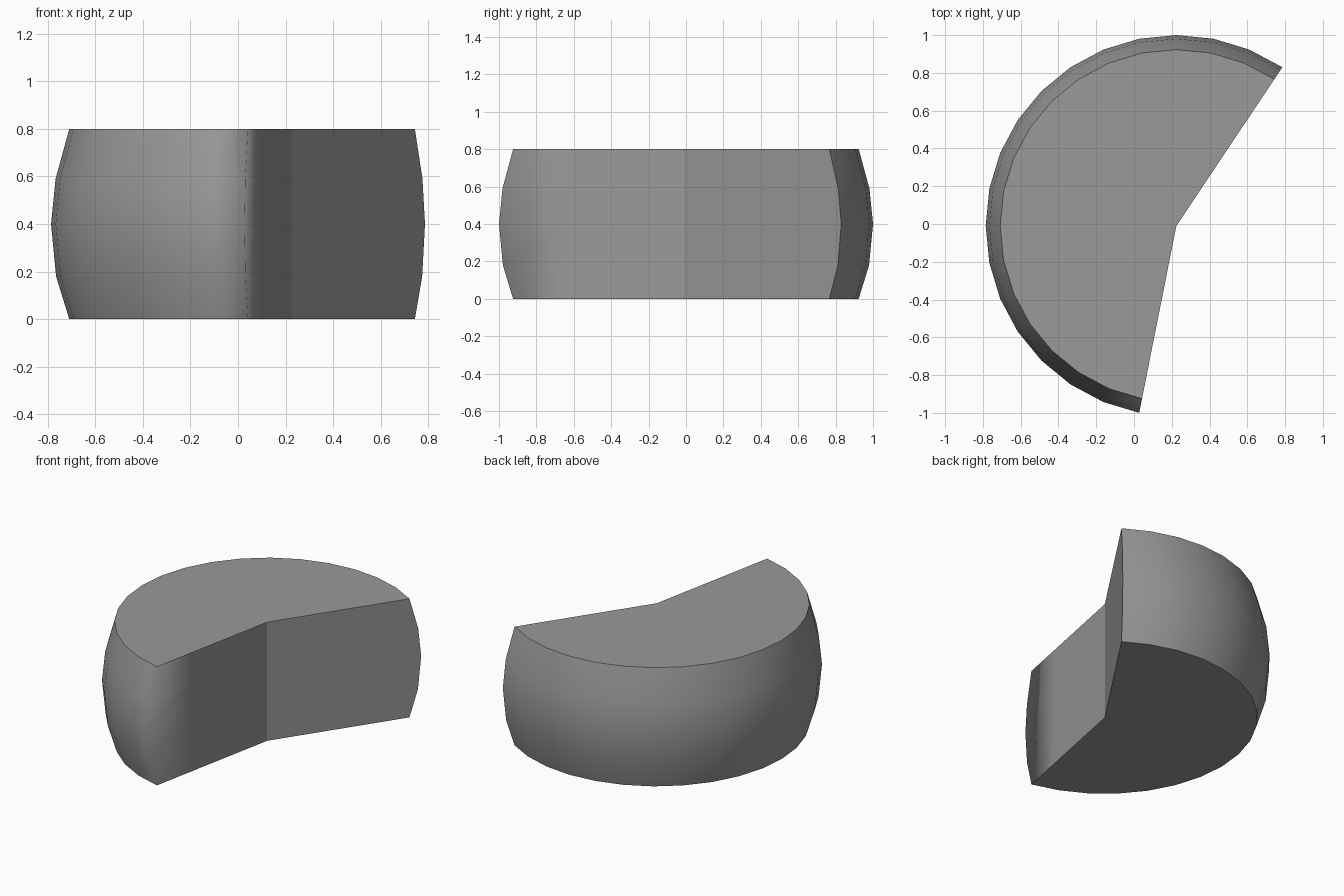
import bpy, bmesh, math

if "Cube" in bpy.data.objects:
    bpy.data.objects.remove(bpy.data.objects["Cube"])

R = 1.0096
CX, CY = 0.2244, -0.0096
START, STEP, SEGS = 56.25, 11.25, 18
# height and radius of each ring of the bulging wall
RINGS = [(0.0, 0.924), (0.18, 0.979), (0.4, 1.0), (0.59, 0.981), (0.8, 0.924)]
INNER = 0.65

bm = bmesh.new()


def vert(angle, radius, z):
    a = math.radians(angle)
    return bm.verts.new((CX + radius * math.cos(a), CY + radius * math.sin(a), z))


# curved outer wall
cols = [[vert(START + STEP * i, R * r, z) for z, r in RINGS] for i in range(SEGS + 1)]
for a, b in zip(cols, cols[1:]):
    for j in range(len(RINGS) - 1):
        bm.faces.new((a[j], b[j], b[j + 1], a[j + 1]))

# flat top and bottom, fanned from the inner corner
low, high = vert(0, 0, 0), vert(0, 0, 0.8)
end = START + STEP * SEGS
inner = [vert(end, INNER, z) for z, r in RINGS]
for a, b in zip(cols, cols[1:]):
    last = b is cols[-1]
    bm.faces.new([high, a[-1], b[-1]] + ([inner[-1]] if last else []))
    bm.faces.new([low] + ([inner[0]] if last else []) + [b[0], a[0]])

# two flat cut sides
bm.faces.new([low] + cols[0] + [high])
for j in range(len(RINGS) - 1):
    bm.faces.new((cols[-1][j], inner[j], inner[j + 1], cols[-1][j + 1]))
bm.faces.new(inner[::-1] + [low, high])

# smooth wall, sharp corners, one softly shaded cut edge
bmesh.ops.recalc_face_normals(bm, faces=bm.faces)
soft = set(cols[-1])
for f in bm.faces:
    f.smooth = True
for e in bm.edges:
    sharp = e.calc_face_angle(0) > math.radians(40) or low in e.verts and high in e.verts
    e.smooth = not sharp or all(v in soft for v in e.verts)

mesh = bpy.data.meshes.new("wedge_body")
bm.to_mesh(mesh)
bm.free()

# dark grey material
grey = bpy.data.materials.new("dark_grey")
grey.diffuse_color = (0.32, 0.32, 0.32, 1)
grey.use_nodes = True
grey.node_tree.nodes["Principled BSDF"].inputs["Base Color"].default_value = grey.diffuse_color
mesh.materials.append(grey)

body = bpy.data.objects.new("wedge_body", mesh)
bpy.context.collection.objects.link(body)
